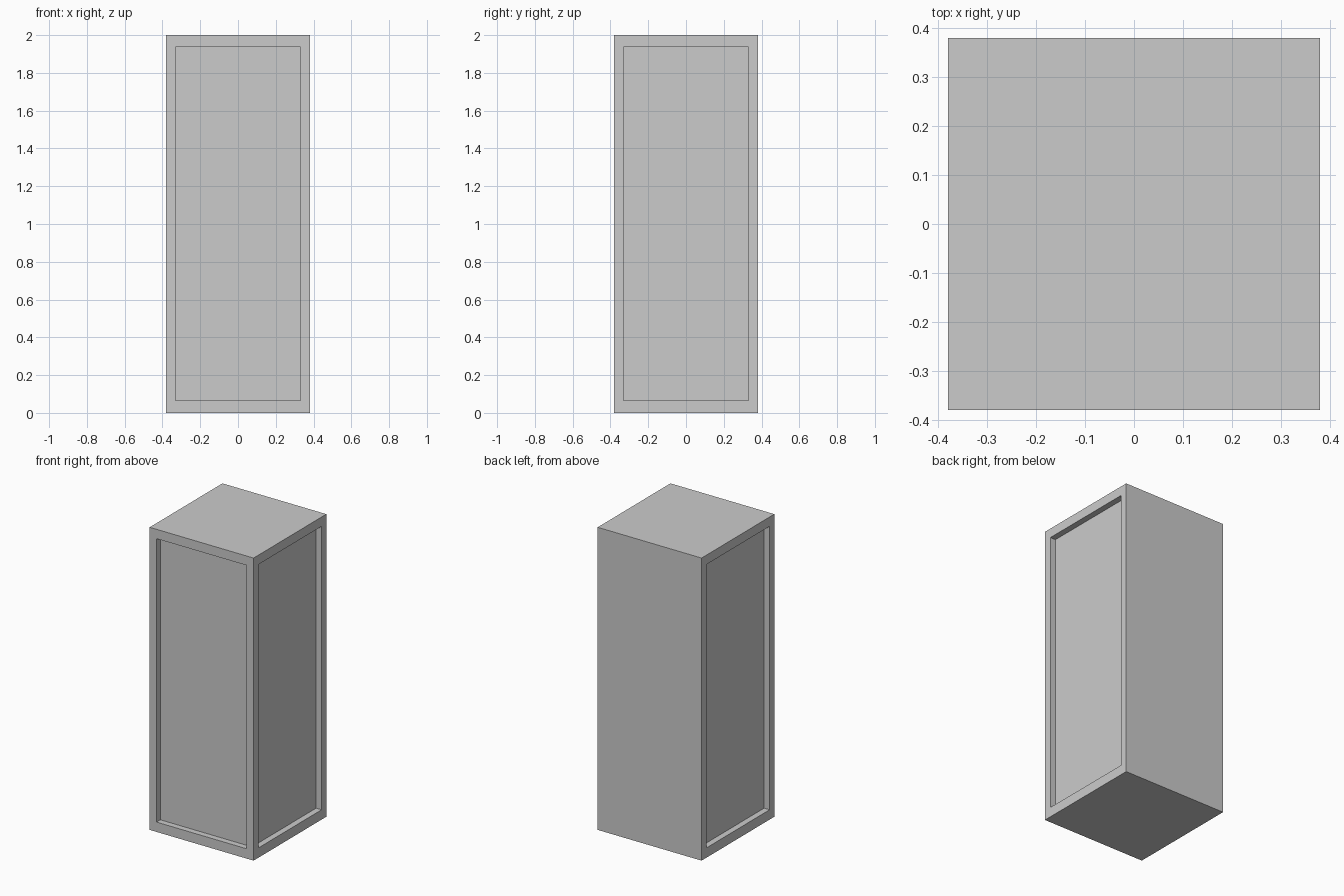
import bpy, bmesh
from mathutils import Vector, Matrix

if "Cube" in bpy.data.objects:
    bpy.data.objects.remove(bpy.data.objects["Cube"])

HALF, HEIGHT = 0.38, 2.0
OPEN_HALF, OPEN_LOW, OPEN_HIGH = 0.33, 0.065, 1.938
DEPTH = 0.04

# Cabinet body
bm = bmesh.new()
bmesh.ops.create_cube(bm, size=1, matrix=Matrix.Translation((0, 0, HEIGHT / 2))
                      @ Matrix.Diagonal((2 * HALF, 2 * HALF, HEIGHT, 1)))


def recess(normal):
    """Sink a framed panel into the side facing the given direction."""
    n = Vector(normal)
    bm.normal_update()
    face = max((f for f in bm.faces if f.normal.dot(n) > 0.9),
               key=lambda f: f.calc_area())
    side = Vector((0, 0, 1)).cross(n)

    # Frame border around the panel
    bmesh.ops.inset_individual(bm, faces=[face], thickness=0.05)
    for v in face.verts:
        s = OPEN_HALF if v.co.dot(side) > 0 else -OPEN_HALF
        z = OPEN_HIGH if v.co.z > HEIGHT / 2 else OPEN_LOW
        v.co = n * HALF + side * s + Vector((0, 0, z))

    # Sunken panel
    panel = bmesh.ops.extrude_discrete_faces(bm, faces=[face])["faces"][0]
    bmesh.ops.translate(bm, verts=panel.verts, vec=-n * DEPTH)


# Front, right and left panels; the back stays plain
for direction in ((0, -1, 0), (1, 0, 0), (-1, 0, 0)):
    recess(direction)

bmesh.ops.recalc_face_normals(bm, faces=bm.faces)
mesh = bpy.data.meshes.new("cabinet_body")
bm.to_mesh(mesh)
bm.free()
bpy.context.collection.objects.link(bpy.data.objects.new("cabinet_body", mesh))
